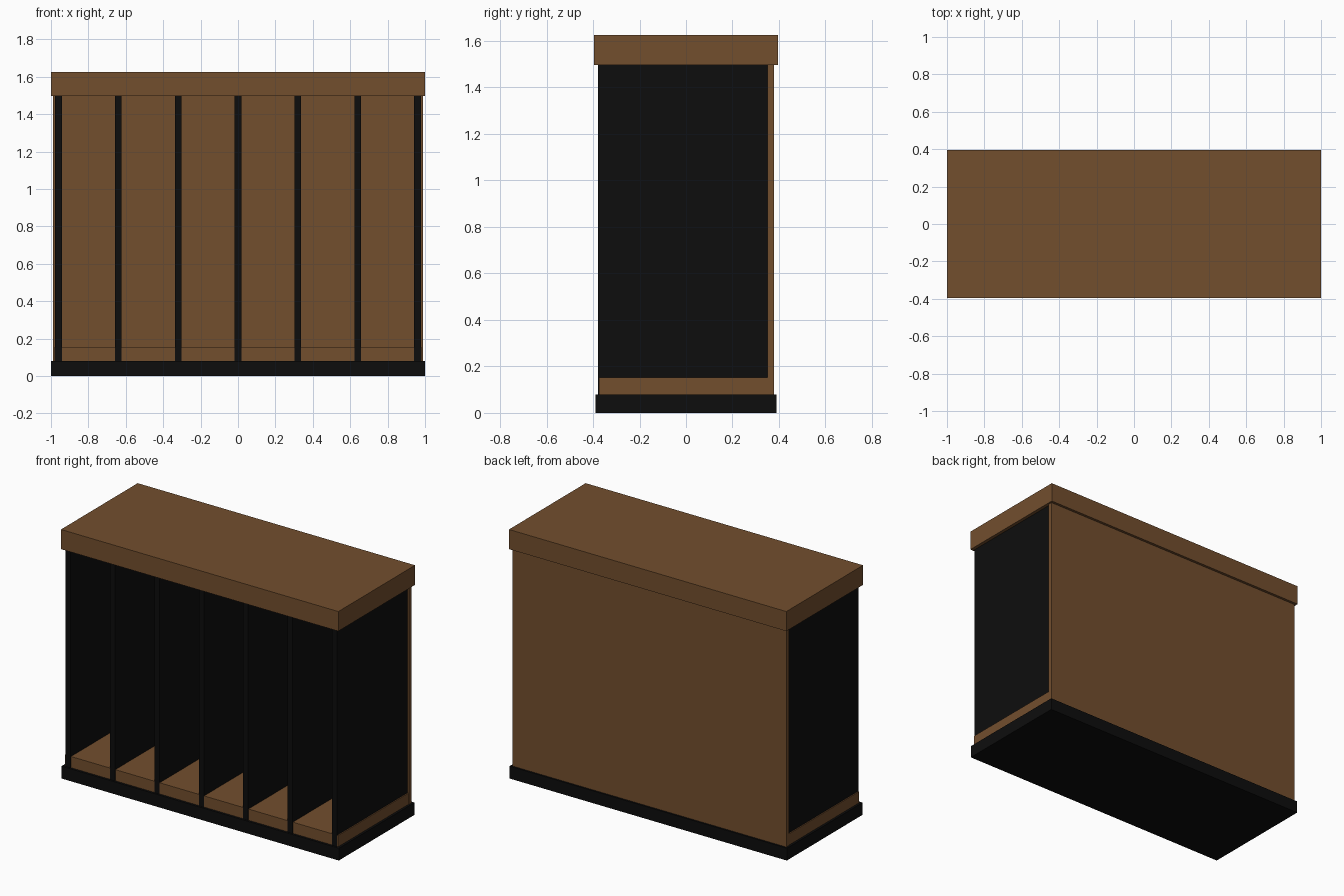
import bpy

cube = bpy.data.objects.get("Cube")
if cube:
    bpy.data.objects.remove(cube, do_unlink=True)


def make_material(name, color):
    mat = bpy.data.materials.new(name)
    mat.use_nodes = True
    mat.diffuse_color = color
    mat.node_tree.nodes["Principled BSDF"].inputs["Base Color"].default_value = color
    return mat


wood = make_material("brown wood", (0.17, 0.077, 0.027, 1))
black = make_material("black paint", (0.004, 0.004, 0.004, 1))


def box(name, mat, x, y, z):
    """Box spanning the given (low, high) ranges."""
    bpy.ops.mesh.primitive_cube_add(size=1)
    ob = bpy.context.object
    ob.name = name
    ob.location = [(r[0] + r[1]) / 2 for r in (x, y, z)]
    ob.scale = [r[1] - r[0] for r in (x, y, z)]
    bpy.ops.object.transform_apply(location=True, rotation=False, scale=True)
    ob.data.materials.append(mat)
    return ob


# Plinth, floor, back and top slab
box("base_plinth", black, (-1, 1), (-0.39, 0.39), (0, 0.08))
box("floor_board", wood, (-0.985, 0.985), (-0.375, 0.35), (0.08, 0.153))
box("back_panel", wood, (-0.988, 0.988), (0.35, 0.378), (0.08, 1.5))
box("top_slab", wood, (-1, 1), (-0.395, 0.395), (1.497, 1.625))

# Evenly spaced upright dividers, the outer two forming the sides
for i in range(7):
    x = (i - 3) * 0.32
    box(f"divider_{i + 1}", black, (x - 0.018, x + 0.018), (-0.378, 0.35), (0.08, 1.5))
